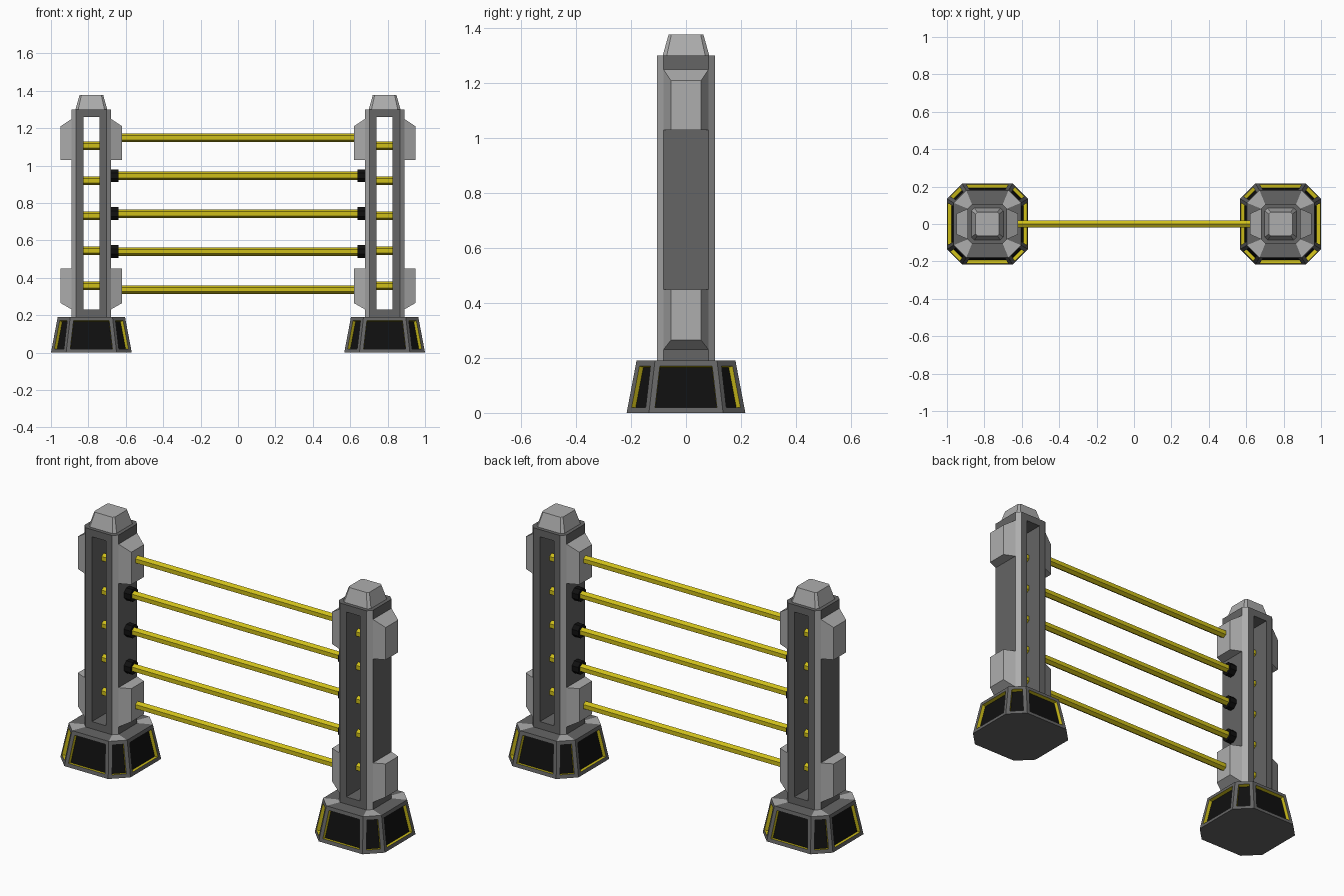
import bpy, bmesh
from math import pi
from mathutils import Matrix

if "Cube" in bpy.data.objects:
    bpy.data.objects.remove(bpy.data.objects["Cube"])


def material(name, r, g, b):
    m = bpy.data.materials.new(name)
    m.diffuse_color = (r, g, b, 1)
    m.use_nodes = True
    m.node_tree.nodes["Principled BSDF"].inputs["Base Color"].default_value = m.diffuse_color
    return m


LIGHT = material("light_grey", 0.42, 0.42, 0.42)
DARK = material("dark_grey", 0.13, 0.13, 0.13)
BLACK = material("black", 0.005, 0.005, 0.005)
YELLOW = material("yellow", 0.62, 0.52, 0.01)
POST_X = 0.784


def finish(bm, name, mats, x=0.0):
    me = bpy.data.meshes.new(name)
    bm.to_mesh(me)
    bm.free()
    for m in mats:
        me.materials.append(m)
    ob = bpy.data.objects.new(name, me)
    ob.location.x = x
    bpy.context.collection.objects.link(ob)
    return ob


def octagon(h, c, z):
    """Square of half size h with cut corners; flats reach +-c. Even sides are corners."""
    return [(c, -h, z), (h, -c, z), (h, c, z), (c, h, z),
            (-c, h, z), (-h, c, z), (-h, -c, z), (-c, -h, z)]


def loft(rings):
    """Skin a stack of closed rings and cap both ends; returns side faces per band."""
    bm = bmesh.new()
    vs = [[bm.verts.new(p) for p in r] for r in rings]
    n = len(rings[0])
    bands = [[bm.faces.new((a[i], a[(i + 1) % n], b[(i + 1) % n], b[i])) for i in range(n)]
             for a, b in zip(vs, vs[1:])]
    bm.faces.new(vs[0][::-1])
    bm.faces.new(vs[-1])
    bmesh.ops.recalc_face_normals(bm, faces=bm.faces[:])
    return bm, bands


def box(name, x, size, z, mat):
    bm = bmesh.new()
    bmesh.ops.create_cube(bm, size=1)
    bmesh.ops.transform(bm, matrix=Matrix.Diagonal((*size, 1)), verts=bm.verts[:])
    finish(bm, name, [mat], x).location.z = z


def rod(name, x0, x1, z, r, sides, mat, turn=0.0):
    bm = bmesh.new()
    bmesh.ops.create_cone(bm, cap_ends=True, segments=sides, radius1=r, radius2=r, depth=x1 - x0)
    rot = Matrix.Rotation(pi / 2, 4, 'Y') @ Matrix.Rotation(turn, 4, 'Z')
    bmesh.ops.transform(bm, matrix=rot, verts=bm.verts[:])
    finish(bm, name, [mat], (x0 + x1) / 2).location.z = z


def base(name, x):
    bm, bands = loft([octagon(0.216, 0.135, 0), octagon(0.18, 0.113, 0.19),
                      octagon(0.1, 0.08, 0.19)])
    for i, f in enumerate(bands[1]):       # light corner plates on top
        f.material_index = 1 if i % 2 == 0 else 0
    # recessed black panels with yellow reveals
    bmesh.ops.inset_individual(bm, faces=bands[0], thickness=0.02, use_even_offset=True)
    walls = bmesh.ops.inset_individual(bm, faces=bands[0], thickness=0.001, depth=-0.02)
    for f in walls['faces']:
        f.material_index = 3
    for f in bands[0]:
        f.material_index = 2
    finish(bm, name, [DARK, LIGHT, BLACK, YELLOW], x)


def column_half(name, x, d):
    plan = [(0.043, -0.105), (0.082, -0.105), (0.105, -0.082),
            (0.105, 0.082), (0.082, 0.105), (0.043, 0.105)]
    bm, bands = loft([[(d * px, py, z) for px, py in plan] for z in (0.19, 1.30)])
    for i in (1, 3):                       # light chamfers
        bands[0][i].material_index = 1
    finish(bm, name, [DARK, LIGHT], x)


def pad(name, x, d, z_flat, z_tip, z_root):
    def rect(px, y, z):
        return [(d * px, -y, z_flat), (d * px, y, z_flat), (d * px, y, z), (d * px, -y, z)]
    bm, _ = loft([rect(0.104, 0.082, z_root), rect(0.165, 0.055, z_tip)])
    finish(bm, name, [LIGHT], x)


rod_heights = [0.337 + 0.203 * i for i in range(5)]

for side, s in (("left", -1), ("right", 1)):
    x = s * POST_X
    base(side + "_base", x)
    # slotted column
    for d, part in ((-1, "a"), (1, "b")):
        column_half(f"{side}_column_half_{part}", x, d)
        pad(f"{side}_upper_pad_{part}", x, d, 1.03, 1.21, 1.25)
        pad(f"{side}_lower_pad_{part}", x, d, 0.45, 0.265, 0.23)
    box(side + "_column_lintel", x, (0.086, 0.21, 0.04), 1.28, DARK)
    box(side + "_column_sill", x, (0.086, 0.21, 0.04), 0.21, DARK)
    # tapered cap
    bm, _ = loft([octagon(0.085, 0.07, 1.30), octagon(0.063, 0.053, 1.378)])
    finish(bm, side + "_cap", [LIGHT], x)
    # short rods across the slot
    for i in range(5):
        rod(f"{side}_slot_rod_{i}", x - 0.05, x + 0.05, 0.358 + 0.187 * i, 0.023, 6, YELLOW, pi / 6 * 3)
    # sockets for the middle rods
    for i in (1, 2, 3):
        a, b = sorted((s * 0.684, s * 0.64))
        rod(f"{side}_socket_{i}", a, b, rod_heights[i], 0.037, 8, BLACK, pi / 8)

# long barrier rods
for i, z in enumerate(rod_heights):
    e = 0.625 if i in (0, 4) else 0.645
    rod(f"barrier_rod_{i}", -e, e, z, 0.023, 6, YELLOW, pi / 2)
